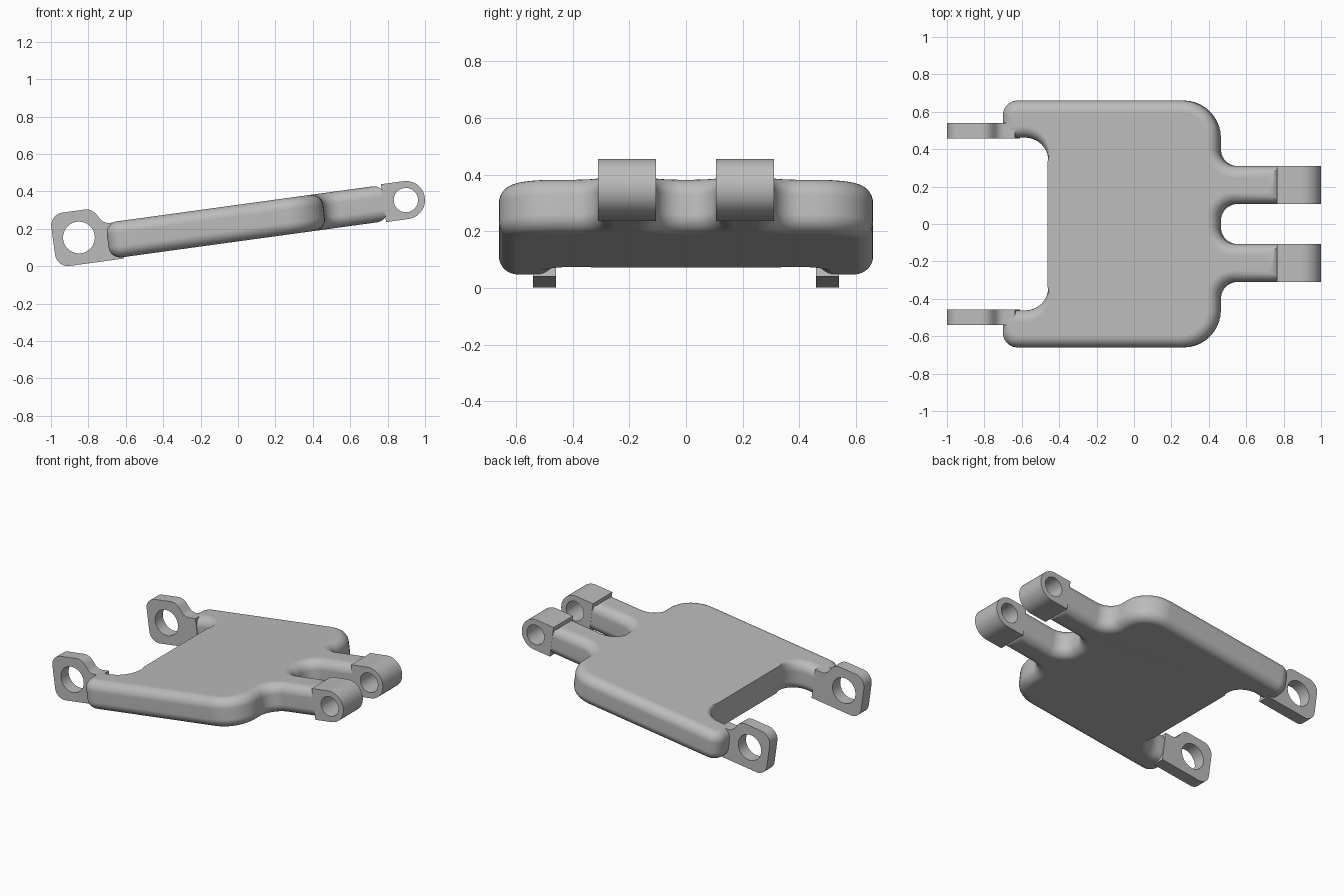
import bpy, bmesh, math
from mathutils import Vector

if "Cube" in bpy.data.objects:
    bpy.data.objects.remove(bpy.data.objects["Cube"])

TILT = math.radians(7.8)
HALF = 0.097      # half thickness of the plate
EDGE = 0.062      # rounding radius of the plate edges

metal = bpy.data.materials.new("grey metal")
metal.diffuse_color = (0.5, 0.5, 0.5, 1)
metal.use_nodes = True
metal.node_tree.nodes["Principled BSDF"].inputs["Base Color"].default_value = metal.diffuse_color


def rounded(corners, steps=10):
    """Closed polygon from (x, y, corner radius)."""
    out = []
    for i, (x, y, r) in enumerate(corners):
        c = Vector((x, y))
        if r == 0:
            out.append(c)
            continue
        a = (Vector(corners[i - 1][:2]) - c).normalized()
        b = (Vector(corners[(i + 1) % len(corners)][:2]) - c).normalized()
        half = a.angle(b) / 2
        mid = c + (a + b).normalized() * (r / math.sin(half))
        s = c + a * (r / math.tan(half)) - mid
        e = c + b * (r / math.tan(half)) - mid
        sweep = s.angle_signed(e)
        a0 = math.atan2(s.y, s.x)
        for k in range(steps + 1):
            t = a0 - sweep * k / steps
            out.append(mid + Vector((math.cos(t), math.sin(t))) * r)
    return out


def finish(bm, name):
    bmesh.ops.recalc_face_normals(bm, faces=bm.faces)
    me = bpy.data.meshes.new(name)
    bm.to_mesh(me)
    bm.free()
    me.materials.append(metal)
    ob = bpy.data.objects.new(name, me)
    bpy.context.collection.objects.link(ob)
    ob.rotation_euler = (0, -TILT, 0)
    ob.location.z = 0.2304
    bpy.ops.object.select_all(action='DESELECT')
    ob.select_set(True)
    bpy.context.view_layer.objects.active = ob
    bpy.ops.object.shade_smooth_by_angle(angle=math.radians(35))
    mod = ob.modifiers.new("even shading", 'WEIGHTED_NORMAL')
    mod.keep_sharp = True
    return ob


def holed_plate(name, profile, hole, radius, y0, y1):
    """Side profile with a round hole, extruded along y."""
    ring = [Vector((hole[0] + radius * math.cos(t), hole[1] + radius * math.sin(t)))
            for t in (2 * math.pi * k / 40 for k in range(40))]
    bm = bmesh.new()
    for loop in (profile, ring):
        vs = [bm.verts.new((p.x, y0, p.y)) for p in loop]
        for i in range(len(vs)):
            bm.edges.new((vs[i - 1], vs[i]))
    bmesh.ops.triangle_fill(bm, edges=bm.edges[:], use_beauty=True, normal=(0, -1, 0))
    ext = bmesh.ops.extrude_face_region(bm, geom=bm.faces[:])
    moved = [g for g in ext["geom"] if isinstance(g, bmesh.types.BMVert)]
    bmesh.ops.translate(bm, verts=moved, vec=(0, y1 - y0, 0))
    return finish(bm, name)


# Plate with two arms: outline in plan, mirrored across y
side = [(0.464, 0.107, 0.09), (0.80, 0.107, 0), (0.80, 0.31, 0), (0.464, 0.31, 0.09),
        (0.464, 0.66, 0.2), (-0.703, 0.66, 0.08), (-0.703, 0.462, 0), (-0.454, 0.462, 0.13)]
outline = rounded(side + [(x, -y, r) for x, y, r in reversed(side)])


def rounding(p):
    """Edge rounding fades out along the rear notch corners."""
    if p.x < -0.3 and abs(p.y) < 0.461:
        return max(0.0, (abs(p.y) - 0.332) / 0.13)
    return 1.0


inward = []
for i, p in enumerate(outline):
    d1 = (p - outline[i - 1]).normalized()
    d2 = (outline[(i + 1) % len(outline)] - p).normalized()
    n1, n2 = Vector((-d1.y, d1.x)), Vector((-d2.y, d2.x))
    inward.append((n1 + n2) / (1 + n1.dot(n2)) * rounding(p))

levels = []
for k in range(9):
    t = math.pi / 2 * k / 8
    levels.append((EDGE * (1 - math.sin(t)), HALF - EDGE + EDGE * math.cos(t)))
levels += [(d, -z) for d, z in reversed(levels)]

bm = bmesh.new()
rings = []
for d, z in levels:
    rings.append([bm.verts.new((*(p + n * d), z)) for p, n in zip(outline, inward)])
for a, b in zip(rings, rings[1:]):
    for i in range(len(a)):
        bm.faces.new((a[i - 1], a[i], b[i], b[i - 1]))
bm.faces.new(rings[0])
bm.faces.new(rings[-1])
finish(bm, "plate_with_arms")

# Rear lugs and front eyes, one pair per side
lug = rounded([(-0.992, -0.105, 0.07), (-0.63, -0.105, 0), (-0.63, 0.094, 0),
               (-0.71, 0.094, 0.06), (-0.765, 0.183, 0.07), (-0.992, 0.183, 0.07)])
eye = rounded([(0.785, -0.102, 0), (1.008, -0.102, 0.1015),
               (1.008, 0.102, 0.1015), (0.785, 0.102, 0)], 16)
for s, label in ((-1, "right"), (1, "left")):
    holed_plate("rear_lug_" + label, lug, (-0.853, 0.039), 0.085, s * 0.458, s * 0.54)
    holed_plate("front_eye_" + label, eye, (0.906, 0), 0.065, s * 0.106, s * 0.311)
